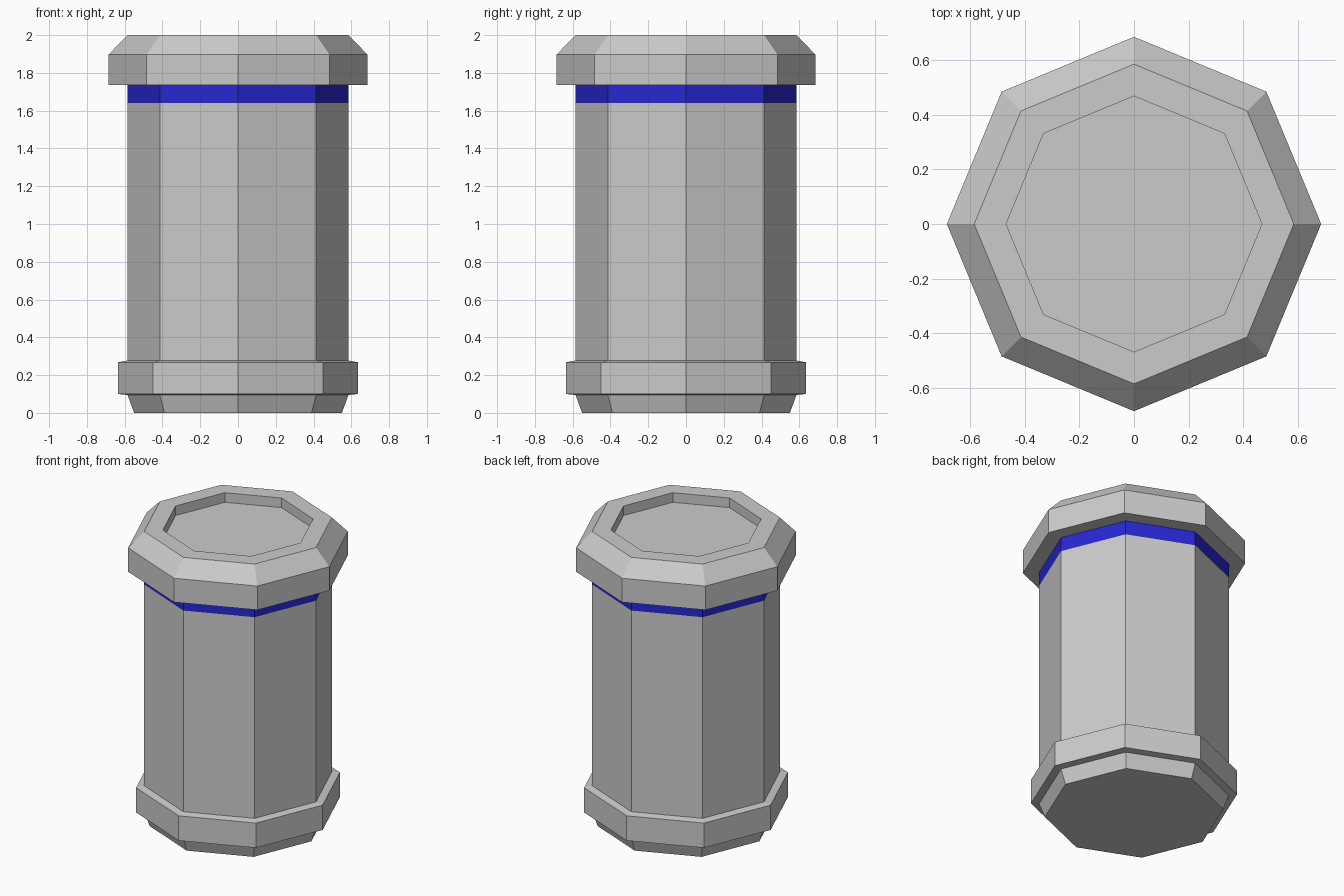
import bpy, bmesh
from math import cos, sin, tau

if "Cube" in bpy.data.objects:
    bpy.data.objects.remove(bpy.data.objects["Cube"])

SIDES = 8


def lathe(name, profile, close_bottom=False, close_top=False, color=None):
    """Spin a (radius, height) profile, listed from bottom to top, into a flat-faced shell."""
    bm = bmesh.new()
    rings = [[bm.verts.new((r * cos(tau * i / SIDES), r * sin(tau * i / SIDES), z))
              for i in range(SIDES)] for r, z in profile]
    for low, high in zip(rings, rings[1:]):
        for i in range(SIDES):
            j = (i + 1) % SIDES
            bm.faces.new((low[i], low[j], high[j], high[i]))
    if close_bottom:
        bm.faces.new(rings[0][::-1])
    if close_top:
        bm.faces.new(rings[-1])
    mesh = bpy.data.meshes.new(name)
    bm.to_mesh(mesh)
    bm.free()
    obj = bpy.data.objects.new(name, mesh)
    bpy.context.collection.objects.link(obj)
    if color:
        mat = bpy.data.materials.new(name + "_paint")
        mat.diffuse_color = color
        mat.use_nodes = True
        mat.node_tree.nodes["Principled BSDF"].inputs["Base Color"].default_value = mat.diffuse_color
        mesh.materials.append(mat)
    return obj


R = 0.585  # body radius

# Tapered foot with closed underside
lathe("foot", [(0.55, 0), (R, 0.095)], close_bottom=True)

# Raised collar around the base
lathe("base_collar", [(R, 0.095), (0.635, 0.1), (0.635, 0.268), (R, 0.277)])

# Main barrel
lathe("body", [(R, 0.277), (R, 1.64)])

# Blue band under the lid
lathe("blue_band", [(R, 1.64), (R, 1.735)], color=(0.02, 0.02, 0.65, 1))

# Chamfered lid with a shallow recess in its top
lathe("lid", [(R, 1.735), (0.685, 1.735), (0.685, 1.897), (R, 2.0),
              (0.468, 2.0), (0.468, 1.935)], close_top=True)
